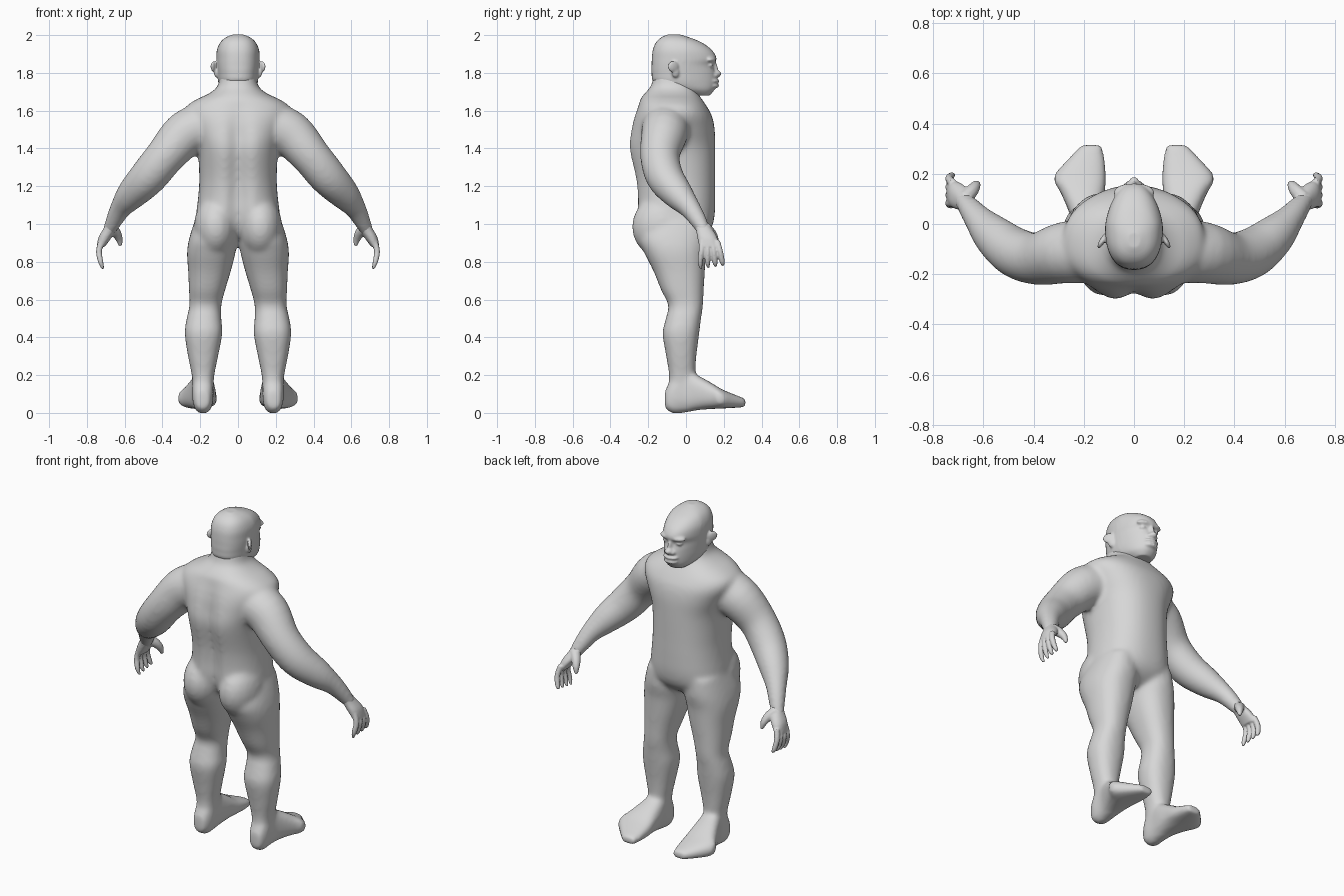
import bpy
import bmesh
import math
from mathutils import Vector, Matrix

cube = bpy.data.objects.get("Cube")
if cube:
    bpy.data.objects.remove(cube, do_unlink=True)

skin = bpy.data.materials.new("grey_skin")
skin.use_nodes = True
skin.diffuse_color = (.68, .68, .68, 1)
skin.node_tree.nodes["Principled BSDF"].inputs["Base Color"].default_value = skin.diffuse_color


def refine(rows, steps=4):
    """Insert smoothly curved in-between rows."""
    result = []
    for i in range(len(rows) - 1):
        before, after = rows[max(i - 1, 0)], rows[min(i + 2, len(rows) - 1)]
        for k in range(steps):
            t = k / steps
            row = []
            for a, b, c, d in zip(before, rows[i], rows[i + 1], after):
                bend = (2 * a - 5 * b + 4 * c - d) * t + (3 * b - a - 3 * c + d) * t * t
                row.append(b + t * (c - a + bend) / 2)
            result.append(row)
    return result + [rows[-1]]


def ring(center, u, v, sides, power):
    """Points of a rounded section spanned by the half-axes u and v."""
    points = []
    for i in range(sides):
        angle = math.tau * i / sides
        c, s = math.cos(angle), math.sin(angle)
        a = math.copysign(abs(c) ** (2 / power), c)
        b = math.copysign(abs(s) ** (2 / power), s)
        points.append(center + u * a + v * b)
    return points


def skin_rings(bm, rings, side=1, shape=None):
    """Join rings into a closed tube, mirrored when side is negative."""
    rows = []
    for points in rings:
        row = []
        for p in points:
            p = shape(p) if shape else p
            row.append(bm.verts.new((p.x * side, p.y, p.z)))
        rows.append(row)
    count = len(rows[0])
    for low, high in zip(rows, rows[1:]):
        for i in range(count):
            j = (i + 1) % count
            bm.faces.new((low[i], low[j], high[j], high[i]))
    bm.faces.new(rows[0])
    bm.faces.new(rows[-1])


def loft(bm, sections, axis="z", side=1, power=2.3, sides=32, shape=None):
    """Each section: position on axis, then low and high limits of the other two."""
    rings = []
    for t, a0, a1, b0, b1 in refine(sections):
        a, b = (a0 + a1) / 2, (b0 + b1) / 2
        u = Vector(((a1 - a0) / 2, 0, 0))
        if axis == "z":
            center, v = Vector((a, b, t)), Vector((0, (b1 - b0) / 2, 0))
        else:
            center, v = Vector((a, t, b)), Vector((0, 0, (b1 - b0) / 2))
        rings.append(ring(center, u, v, sides, power))
    skin_rings(bm, rings, side, shape)


def tube(bm, path, side=1, sides=20):
    """Round limb through points given as x, y, z, radius."""
    path = refine(path)
    points = [Vector(p[:3]) for p in path]
    rings = []
    for i, p in enumerate(points):
        along = (points[min(i + 1, len(points) - 1)] - points[max(i - 1, 0)]).normalized()
        u = along.cross(Vector((0, 1, 0))).normalized()
        v = along.cross(u)
        rings.append(ring(p, u * path[i][3], v * path[i][3], sides, 2))
    skin_rings(bm, rings, side)


def blob(bm, center, radii, side=1, tilt=0):
    """Ellipsoid, turned about z by tilt."""
    place = Matrix.Translation((center[0] * side, center[1], center[2]))
    turn = Matrix.Rotation(tilt * side, 4, "Z")
    bmesh.ops.create_uvsphere(bm, u_segments=20, v_segments=12, radius=1,
                              matrix=place @ turn @ Matrix.Diagonal((*radii, 1)))


def finish(bm, name, voxel, repeat):
    """Fuse the overlapping forms into one smooth surface."""
    bmesh.ops.recalc_face_normals(bm, faces=bm.faces)
    mesh = bpy.data.meshes.new(name)
    bm.to_mesh(mesh)
    bm.free()
    obj = bpy.data.objects.new(name, mesh)
    bpy.context.collection.objects.link(obj)
    fuse = obj.modifiers.new("fuse", "REMESH")
    fuse.mode = "VOXEL"
    fuse.voxel_size = voxel
    relax = obj.modifiers.new("relax", "SMOOTH")
    relax.factor = .5
    relax.iterations = repeat
    graph = bpy.context.evaluated_depsgraph_get()
    obj.data = bpy.data.meshes.new_from_object(obj.evaluated_get(graph))
    obj.modifiers.clear()
    obj.data.materials.clear()
    obj.data.materials.append(skin)
    for face in obj.data.polygons:
        face.use_smooth = True


def spine_groove(p):
    if p.y > -.1:
        return p
    fade = min(1, max(0, (1.66 - p.z) / .2))
    return p + Vector((0, .038 * fade * math.exp(-(p.x / .05) ** 2), 0))


def narrow_face(p):
    return Vector((p.x * (1 - 1.5 * max(0, p.y)), p.y, p.z))


# Torso and neck: height, half width, back, front
body = bmesh.new()
torso = [(.89, .09, -.1, .03), (.93, .19, -.2, .095), (.98, .225, -.245, .135),
         (1.05, .222, -.265, .152), (1.15, .21, -.268, .155), (1.25, .205, -.28, .155),
         (1.4, .215, -.312, .155), (1.5, .25, -.298, .152), (1.57, .28, -.278, .138),
         (1.62, .275, -.258, .112), (1.66, .22, -.242, .085), (1.69, .155, -.22, .065),
         (1.73, .108, -.186, .045), (1.8, .094, -.168, .03)]
loft(body, [(z, -w, w, back, front) for z, w, back, front in torso],
     power=2.3, sides=64, shape=spine_groove)

# Legs: height, inner, outer, back, front
leg = [(.04, .14, .235, -.095, .04), (.13, .13, .24, -.095, .06), (.2, .125, .245, -.09, .05),
       (.3, .105, .265, -.105, .055), (.42, .083, .282, -.124, .07), (.5, .088, .272, -.107, .08),
       (.57, .088, .257, -.094, .09), (.65, .068, .26, -.132, .094), (.75, .038, .264, -.172, .1),
       (.85, .013, .27, -.222, .107), (.93, .003, .257, -.25, .122), (1.03, .03, .225, -.2, .12)]
# Feet: depth, inner, outer, sole, top
foot = [(-.112, .155, .222, .025, .115), (-.07, .133, .24, -.003, .19), (0, .128, .244, .002, .23),
        (.06, .12, .264, .014, .2), (.13, .115, .295, .02, .162), (.185, .11, .322, .023, .128),
        (.25, .115, .272, .026, .1), (.315, .125, .212, .03, .075)]
# Arms: x, y, z, radius
arm = [(.17, -.105, 1.52, .13), (.28, -.115, 1.475, .123), (.385, -.138, 1.36, .105),
       (.475, -.112, 1.25, .1), (.56, -.045, 1.16, .083), (.62, .02, 1.085, .058),
       (.66, .07, 1.01, .044), (.692, .105, .945, .03)]
for side in (1, -1):
    loft(body, leg, side=side)
    loft(body, foot, axis="y", side=side, power=2.6)
    tube(body, arm, side)
    # Buttocks
    blob(body, (.118, -.125, .985), (.116, .162, .165), side)
finish(body, "body", .012, 12)

# Hands: palm, four fingers and a thumb
palm = [(1.03, .63, .685, .03, .09), (.98, .64, .71, .05, .135),
        (.93, .668, .738, .06, .165), (.88, .705, .748, .07, .175)]
for side, name in ((1, "left_hand"), (-1, "right_hand")):
    hand = bmesh.new()
    loft(hand, palm, side=side)
    for i in range(4):
        root, tip = .085 + .026 * i, .08 + .039 * i
        end = .762 + .006 * i
        tube(hand, [(.722, root, .91, .017), (.736, (root + tip) / 2, .855, .016),
                    (.727, tip - .005, .8, .014), (.715, tip, end, .007)], side, 10)
    tube(hand, [(.675, .1, .98, .032), (.647, .13, .955, .027),
                (.63, .153, .922, .02), (.622, .163, .885, .009)], side, 10)
    finish(hand, name, .005, 4)

# Head: height, half width, back, front
head = bmesh.new()
skull = [(1.68, .055, .03, .125), (1.71, .09, -.08, .15), (1.75, .105, -.17, .16),
         (1.8, .11, -.182, .156), (1.84, .113, -.182, .147), (1.875, .115, -.181, .162),
         (1.92, .112, -.176, .138), (1.96, .095, -.16, .085), (1.987, .066, -.132, .02),
         (2.004, .025, -.095, -.035)]
loft(head, [(z, -w, w, back, front) for z, w, back, front in skull],
     power=2.4, sides=48, shape=narrow_face)
# Nose bridge, tip and lips
blob(head, (0, .14, 1.82), (.015, .03, .045))
blob(head, (0, .156, 1.795), (.024, .032, .02))
blob(head, (0, .14, 1.757), (.05, .037, .014))
blob(head, (0, .138, 1.731), (.046, .037, .015))
for side in (1, -1):
    # Nostril, brow, eye and two-part ear
    blob(head, (.02, .15, 1.788), (.016, .022, .014), side)
    blob(head, (.042, .133, 1.87), (.042, .024, .015), side, -.35)
    blob(head, (.045, .128, 1.84), (.02, .018, .009), side, -.35)
    blob(head, (.127, -.068, 1.833), (.011, .034, .03), side, .5)
    blob(head, (.115, -.055, 1.805), (.012, .022, .03), side, .3)
finish(head, "head", .006, 6)
